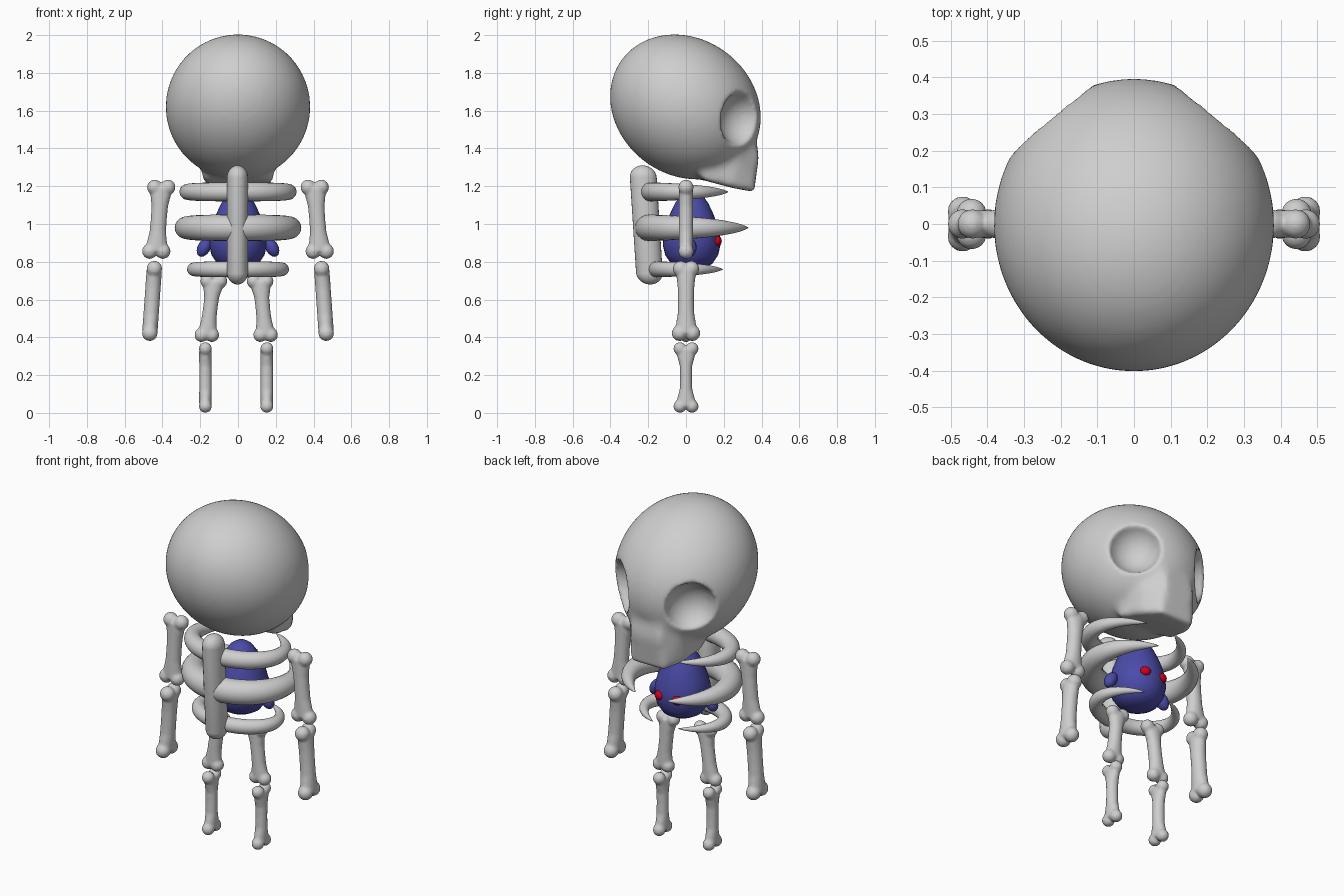
import bpy, bmesh, math
from mathutils import Vector, Matrix

if "Cube" in bpy.data.objects:
    bpy.data.objects.remove(bpy.data.objects["Cube"])

X, Y, Z = Vector((1, 0, 0)), Vector((0, 1, 0)), Vector((0, 0, 1))


def material(name, color):
    m = bpy.data.materials.new(name)
    m.diffuse_color = (*color, 1)
    m.use_nodes = True
    m.node_tree.nodes["Principled BSDF"].inputs["Base Color"].default_value = m.diffuse_color
    return m


BONE = material("bone_grey", (0.62, 0.62, 0.62))
BLUE = material("soul_blue", (0.07, 0.07, 0.40))
RED = material("eye_red", (0.64, 0.0, 0.01))


def loft(bm, rings, n=24):
    """Closed tube through elliptical rings given as (centre, half axis, half axis)."""
    loops = []
    for c, u, v in rings:
        angles = [2 * math.pi * i / n for i in range(n)]
        loops.append([bm.verts.new(c + u * math.cos(a) + v * math.sin(a)) for a in angles])
    for p, q in zip(loops, loops[1:]):
        for i in range(n):
            j = (i + 1) % n
            bm.faces.new((p[i], p[j], q[j], q[i]))
    bm.faces.new(list(reversed(loops[0])))
    bm.faces.new(loops[-1])


def ball(bm, centre, size, rot=None, n=32):
    m = Matrix.Translation(centre) @ (rot or Matrix()) @ Matrix.Diagonal((*size, 1))
    return bmesh.ops.create_uvsphere(bm, u_segments=n, v_segments=n // 2, radius=1, matrix=m)["verts"]


def make(name, bm, mat):
    bmesh.ops.recalc_face_normals(bm, faces=bm.faces)
    for f in bm.faces:
        f.smooth = True
    me = bpy.data.meshes.new(name)
    bm.to_mesh(me)
    bm.free()
    me.materials.append(mat)
    ob = bpy.data.objects.new(name, me)
    bpy.context.collection.objects.link(ob)
    return ob


def fuse(ob, voxel, iterations):
    """Merge overlapping shapes into one soft surface."""
    r = ob.modifiers.new("fuse", "REMESH")
    r.mode = "VOXEL"
    r.voxel_size = voxel
    r.use_smooth_shade = True
    s = ob.modifiers.new("soften", "SMOOTH")
    s.factor = 0.5
    s.iterations = iterations


def bone(name, top, bottom, wide, thin, shaft, depth, knob, top_w, bot_w):
    """Long bone: flared shaft with a pair of knobs at each end."""
    bm = bmesh.new()
    top, bottom = Vector(top), Vector(bottom)
    axis = (top - bottom).normalized()
    a, b = top - axis * knob, bottom + axis * knob
    flare = [(0, top_w * 0.75), (0.12, top_w * 0.72), (0.3, shaft), (0.5, shaft * 0.97),
             (0.7, shaft), (0.88, bot_w * 0.72), (1, bot_w * 0.75)]
    loft(bm, [(a.lerp(b, t), wide * w, thin * depth) for t, w in flare])
    for p, w in ((a, top_w), (b, bot_w)):
        for s in (-1, 1):
            ball(bm, p + wide * s * (w - knob), (knob, knob, knob), n=20)
    fuse(make(name, bm, BONE), 0.008, 4)


# Skull: sheared cranium fused with a tapered jaw
bm = bmesh.new()
for v in ball(bm, (0, 0, 0), (0.383, 0.40, 0.38), n=64):
    v.co.z -= 0.14 * v.co.y
    v.co += Vector((0, -0.003, 1.62))
jaw_half = [(0.09, 0.385, 1.35), (0.11, 0.36, 1.17), (0.10, 0.365, 1.50), (0.17, 0.25, 1.19),
            (0.18, 0.27, 1.40), (0.19, 0.08, 1.235), (0.20, 0.10, 1.40)]
jaw = [bm.verts.new((s * x, y, z)) for s in (-1, 1) for x, y, z in jaw_half]
bmesh.ops.convex_hull(bm, input=jaw)
skull = make("skull", bm, BONE)
fuse(skull, 0.018, 6)

# Eye sockets carved from the skull
for side, sx in (("left", -1), ("right", 1)):
    bm = bmesh.new()
    ball(bm, (sx * 0.26, 0.317, 1.553), (0.148, 0.148, 0.152))
    cutter = make(side + "_socket_cutter", bm, BONE)
    cutter.hide_render = True
    cutter.display_type = "WIRE"
    cut = skull.modifiers.new(side + "_socket", "BOOLEAN")
    cut.operation = "DIFFERENCE"
    cut.solver = "EXACT"
    cut.object = cutter
fuse(skull, 0.013, 5)

# Spine: leaning flattened rod with round ends
bm = bmesh.new()
rings = []
for i in range(25):
    a = math.pi * (0.02 + 0.96 * i / 24)
    r = math.sin(a)
    z = 0.995 + (0.25 if i < 12.5 else -0.25) + 0.065 * math.cos(a)
    rings.append((Vector((-0.003, -0.19 - 0.04 * (z - 0.68) / 0.63, z)), X * 0.056 * r, Y * 0.071 * r))
loft(bm, rings)
make("spine", bm, BONE)


# Ribs: tapering crescents, open at the face side
def rib(name, z, rx, back, front, r):
    bm = bmesh.new()
    ry, cy, reach = (front - back) / 2, (front + back) / 2, math.radians(162)
    rings = []
    for i in range(65):
        t = -1 + i / 32
        a = t * reach
        k = max(0.03, (1 - abs(t) ** 2.5) ** 0.75) * r
        out = Vector((math.sin(a), -math.cos(a), 0))
        c = Vector(((rx - k) * out.x, cy + (ry - k) * out.y, z))
        rings.append((c, out * k, Z * k))
    loft(bm, rings, 20)
    make(name, bm, BONE)


rib("upper_rib", 1.17, 0.31, -0.24, 0.235, 0.05)
rib("middle_rib", 0.98, 0.335, -0.27, 0.345, 0.07)
rib("lower_rib", 0.76, 0.27, -0.20, 0.205, 0.042)

# Limbs
for side, s in (("left", -1), ("right", 1)):
    bone(side + "_upper_arm", (s * 0.403, 0, 1.235), (s * 0.436, 0, 0.815), X, Y,
         0.044, 0.038, 0.041, 0.076, 0.076)
    bone(side + "_forearm", (s * 0.44, 0, 0.805), (s * 0.47, 0, 0.38), Y, X,
         0.044, 0.041, 0.042, 0.070, 0.076)
    bone(side + "_thigh", (s * 0.118 - 0.005, 0, 0.735), (s * 0.16 - 0.01, 0, 0.375), X, Y,
         0.040, 0.036, 0.038, 0.072, 0.066)
    bone(side + "_shin", (s * 0.163 - 0.01, 0, 0.375), (s * 0.163 - 0.01, 0, 0.0), Y, X,
         0.033, 0.033, 0.035, 0.067, 0.067)

# Soul: drop-shaped body with two stubby arms
profile = [(0.03, 0.760), (0.07, 0.768), (0.11, 0.79), (0.14, 0.835), (0.153, 0.89), (0.15, 0.94),
           (0.135, 1.0), (0.112, 1.06), (0.088, 1.11), (0.06, 1.15), (0.03, 1.17), (0.01, 1.175)]
bm = bmesh.new()
loft(bm, [(Vector((0, 0.03, z)), X * r, Y * r) for r, z in profile], 32)
make("soul_body", bm, BLUE)
for side, s in (("left", -1), ("right", 1)):
    bm = bmesh.new()
    ball(bm, (s * 0.18, 0.02, 0.875), (0.034, 0.036, 0.052), Matrix.Rotation(-s * 0.5, 4, "Y"), 20)
    make(side + "_soul_arm", bm, BLUE)
    bm = bmesh.new()
    ball(bm, (s * 0.06, 0.168, 0.91), (0.03, 0.02, 0.026), Matrix.Rotation(-s * 0.4, 4, "Z"), 20)
    make(side + "_soul_eye", bm, RED)
